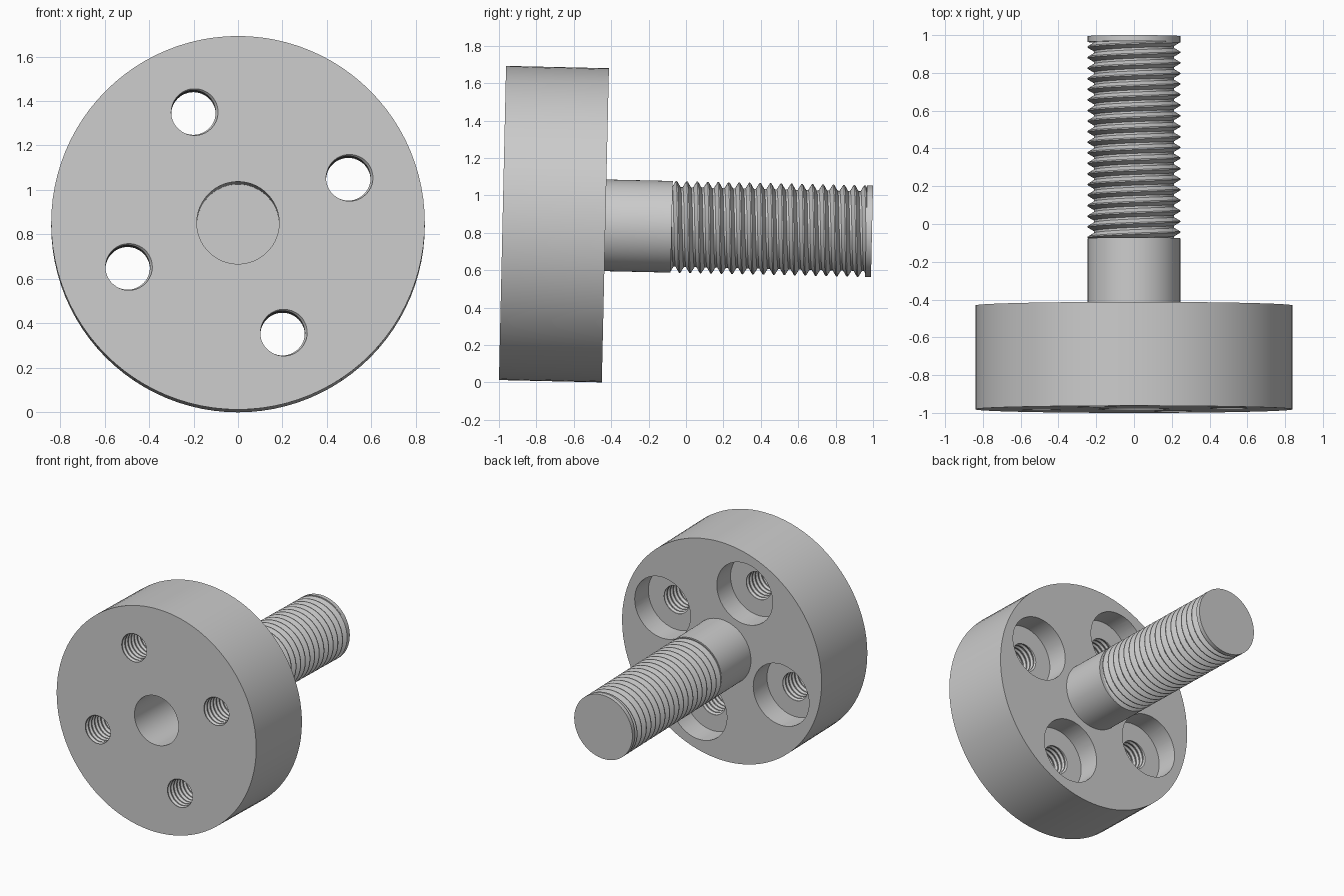
import bpy, bmesh, math
from mathutils import Matrix, Vector

if "Cube" in bpy.data.objects:
    bpy.data.objects.remove(bpy.data.objects["Cube"], do_unlink=True)

TILT = math.radians(1.3)
DISC_R, DISC_T = 0.84, 0.55
SHAFT_R, LENGTH = 0.245, 1.976

grey = bpy.data.materials.new("plain_grey")
grey.use_nodes = True
grey.diffuse_color = (0.6, 0.6, 0.6, 1)
grey.node_tree.nodes["Principled BSDF"].inputs["Base Color"].default_value = (0.6, 0.6, 0.6, 1)


def thread_rings(z0, z1, crest, root, pitch):
    """Rows of a helical thread between two heights, as functions of the turn."""
    # one thread tooth: (phase, height fraction), with small flats
    tooth = [(0, 0), (0.2, 0), (0.54, 1), (0.66, 1), (1, 0)]

    def radius(phase):
        for (a, ha), (b, hb) in zip(tooth, tooth[1:]):
            if phase <= b:
                return root + (crest - root) * (ha + (hb - ha) * (phase - a) / (b - a))

    def row(offset):
        def at(turn):
            z = min(max(z0 + (offset + turn) * pitch, z0), z1)
            return radius(((z - z0) / pitch - turn) % 1.0), z
        return at

    turns = math.ceil((z1 - z0) / pitch) + 1
    return [row(k + p) for k in range(-1, turns) for p, _ in tooth[:-1]]


def ring(r, z):
    return lambda turn: (r, z)


def lathe(bm, rings, segments, centre=(0, 0)):
    """Skin the rings round an axis into a closed solid."""
    part = bmesh.new()
    columns = []
    for i in range(segments + 1):
        turn = i / segments
        a = 2 * math.pi * turn
        column = []
        for f in rings:
            r, z = f(turn)
            column.append(part.verts.new((centre[0] + r * math.cos(a), centre[1] + r * math.sin(a), z)))
        columns.append(column)
    for left, right in zip(columns, columns[1:]):
        for k in range(len(rings) - 1):
            part.faces.new((left[k], right[k], right[k + 1], left[k + 1]))
    bmesh.ops.remove_doubles(part, verts=part.verts, dist=1e-5)
    bmesh.ops.recalc_face_normals(part, faces=part.faces)
    mesh = bpy.data.meshes.new("part")
    part.to_mesh(mesh)
    part.free()
    bm.from_mesh(mesh)
    bpy.data.meshes.remove(mesh)


def make_object(name, bm):
    mesh = bpy.data.meshes.new(name)
    bm.to_mesh(mesh)
    bm.free()
    mesh.materials.append(grey)
    obj = bpy.data.objects.new(name, mesh)
    bpy.context.collection.objects.link(obj)
    return obj


# disc with blind centre bore, plain shank, threaded stud
bm = bmesh.new()
stud = [ring(0, 0.52), ring(0.185, 0.52), ring(0.185, 0), ring(DISC_R, 0), ring(DISC_R, DISC_T),
        ring(SHAFT_R, DISC_T), ring(SHAFT_R, 0.905)]
stud += thread_rings(0.905, 1.945, SHAFT_R, 0.213, 0.056)
stud += [ring(SHAFT_R, 1.945), ring(SHAFT_R, LENGTH), ring(0, LENGTH)]
lathe(bm, stud, 96)
body = make_object("flanged_stud", bm)

# four threaded holes with counterbores at the back
bm = bmesh.new()
floor = DISC_T - 0.165
for k in range(4):
    a = math.radians(-22 + 90 * k)
    hole = [ring(0, -0.02)] + thread_rings(-0.02, floor, 0.111, 0.1, 0.037)
    hole += [ring(0.235, floor), ring(0.235, DISC_T + 0.05), ring(0, DISC_T + 0.05)]
    lathe(bm, hole, 48, (0.535 * math.cos(a), 0.535 * math.sin(a)))
cutter = make_object("hole_cutter", bm)
cutter.hide_render = True

cut = body.modifiers.new("holes", 'BOOLEAN')
cut.operation = 'DIFFERENCE'
cut.solver = 'EXACT'
cut.object = cutter
bpy.ops.object.select_all(action='DESELECT')
body.select_set(True)
bpy.context.view_layer.objects.active = body
bpy.ops.object.modifier_apply(modifier=cut.name)
bpy.data.objects.remove(cutter, do_unlink=True)

# lay the axis along +y with its slight downward tilt
body.data.transform(Matrix.Translation(Vector((0, -0.981, 0.8525)))
                    @ Matrix.Rotation(-math.pi / 2 - TILT, 4, 'X'))
bpy.ops.object.shade_smooth_by_angle(angle=math.radians(25))
